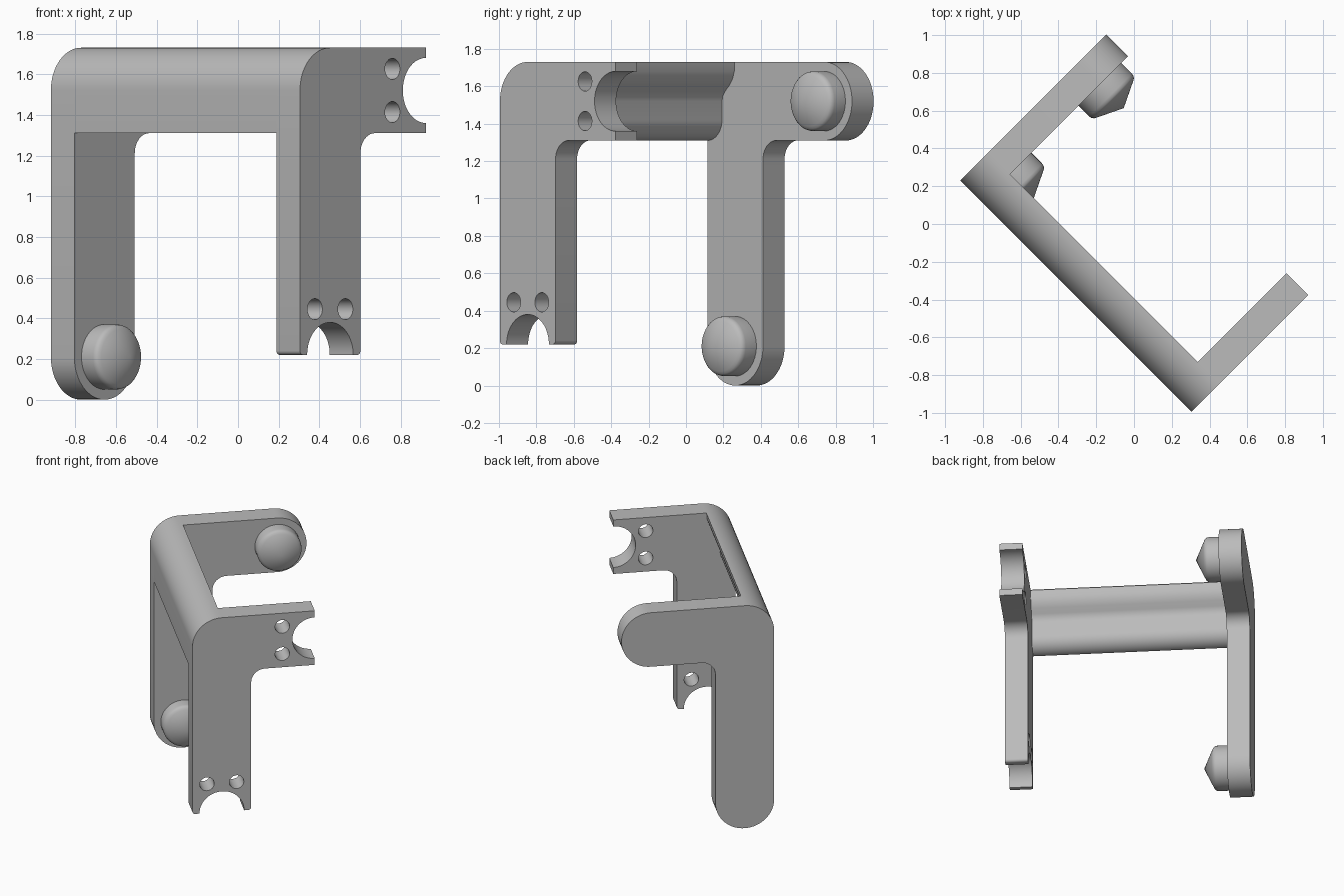
import bpy, bmesh, math
from mathutils import Matrix, Vector

if "Cube" in bpy.data.objects:
    bpy.data.objects.remove(bpy.data.objects["Cube"])

grey = bpy.data.materials.new("plain grey")
grey.use_nodes = True
COLOUR = (0.5, 0.5, 0.5, 1)
grey.diffuse_color = COLOUR
grey.node_tree.nodes["Principled BSDF"].inputs["Base Color"].default_value = COLOUR

# Local frame: u runs along the beam, v along the arms, z up
S = math.sqrt(0.5)
FRAME = Matrix(((S, S, 0, -0.92), (-S, S, 0, 0.23), (0, 0, 1, 0), (0, 0, 0, 1)))

LENGTH, THICK = 1.732, 0.163
TOP, R = 1.73, 0.21          # top height, half the width of every limb
MID, UNDER = TOP - R, TOP - 2 * R
NOTCH, FOOT, REACH = 0.16, 0.22, 0.875
KNOB_V = 0.883


def arc(cv, cz, r, start, end, n=16):
    angles = [math.radians(start + (end - start) * i / n) for i in range(n + 1)]
    return [(cv + r * math.cos(a), cz + r * math.sin(a)) for a in angles]


def finish(name, bm):
    bmesh.ops.recalc_face_normals(bm, faces=bm.faces)
    mesh = bpy.data.meshes.new(name)
    bm.to_mesh(mesh)
    bm.free()
    mesh.transform(FRAME)
    mesh.materials.append(grey)
    mesh.shade_smooth()
    mesh.set_sharp_from_angle(angle=math.radians(30))
    obj = bpy.data.objects.new(name, mesh)
    bpy.context.collection.objects.link(obj)


def plate(name, u0, u1, outline, holes=()):
    """Extrude a (v, z) outline with holes from u0 to u1."""
    bm = bmesh.new()
    for loop in [outline, *holes]:
        verts = [bm.verts.new((u0, v, z)) for v, z in loop]
        for a, b in zip(verts, verts[1:] + verts[:1]):
            bm.edges.new((a, b))
    bmesh.ops.triangle_fill(bm, edges=bm.edges[:], use_beauty=True, normal=(1, 0, 0))
    cap = bmesh.ops.extrude_face_region(bm, geom=bm.faces[:], use_keep_orig=True)
    moved = [g for g in cap["geom"] if isinstance(g, bmesh.types.BMVert)]
    bmesh.ops.translate(bm, verts=moved, vec=(u1 - u0, 0, 0))
    finish(name, bm)


def knob(name, v, z):
    """Round stud with a softened shoulder and a pointed cap."""
    profile = [(0, 0), (0.16, 0), (0.16, 0.08), (0.157, 0.095), (0.148, 0.106),
               (0.135, 0.113), (0, 0.178)]
    bm = bmesh.new()
    verts = [bm.verts.new((THICK + h, v + r, z)) for r, h in profile]
    edges = [bm.edges.new(pair) for pair in zip(verts, verts[1:])]
    bmesh.ops.spin(bm, geom=verts + edges, cent=(0, v, z), axis=(1, 0, 0),
                   angle=math.tau, steps=48)
    bmesh.ops.remove_doubles(bm, verts=bm.verts, dist=0.0005)
    finish(name, bm)


fillet = arc(2 * R + 0.1, UNDER - 0.1, 0.1, 180, 90, 10)
corner = arc(R, MID, R, 90, 180)

# Rounded bracket that carries the knobs
plate("knob_bracket", 0, THICK,
      arc(R, R, R, 180, 360, 32) + fillet + arc(KNOB_V, MID, R, -90, 90, 32) + corner)
knob("upper_knob", KNOB_V, MID)
knob("lower_knob", R, R)

# Bracket with open round notches and pairs of holes
outline = (arc(0.02, FOOT + 0.02, 0.02, 180, 270, 4)
           + arc(R, FOOT, NOTCH, 180, 0, 32)
           + arc(2 * R - 0.02, FOOT + 0.02, 0.02, 270, 360, 4)
           + fillet + [(REACH, UNDER)]
           + arc(REACH, MID, NOTCH, 270, 90, 32) + [(REACH, TOP)] + corner)
holes = []
for side in (-0.106, 0.106):
    for v, z in ((R + side, 0.445), (0.643, MID + side)):
        holes.append(arc(v, z, 0.052, 0, 360, 24)[:-1])
plate("notched_bracket", LENGTH - THICK, LENGTH, outline, holes)

# Curved beam joining the brackets
plate("cross_beam", THICK, LENGTH - THICK,
      [(0, UNDER)] + arc(0, UNDER + 0.11, 0.11, -90, 0)[1:]
      + [(0.11, 1.52), (0.116, 1.55), (0.135, 1.575), (0.165, 1.605),
         (0.19, 1.64), (0.203, 1.68), (0.205, TOP - 0.001)] + corner)
